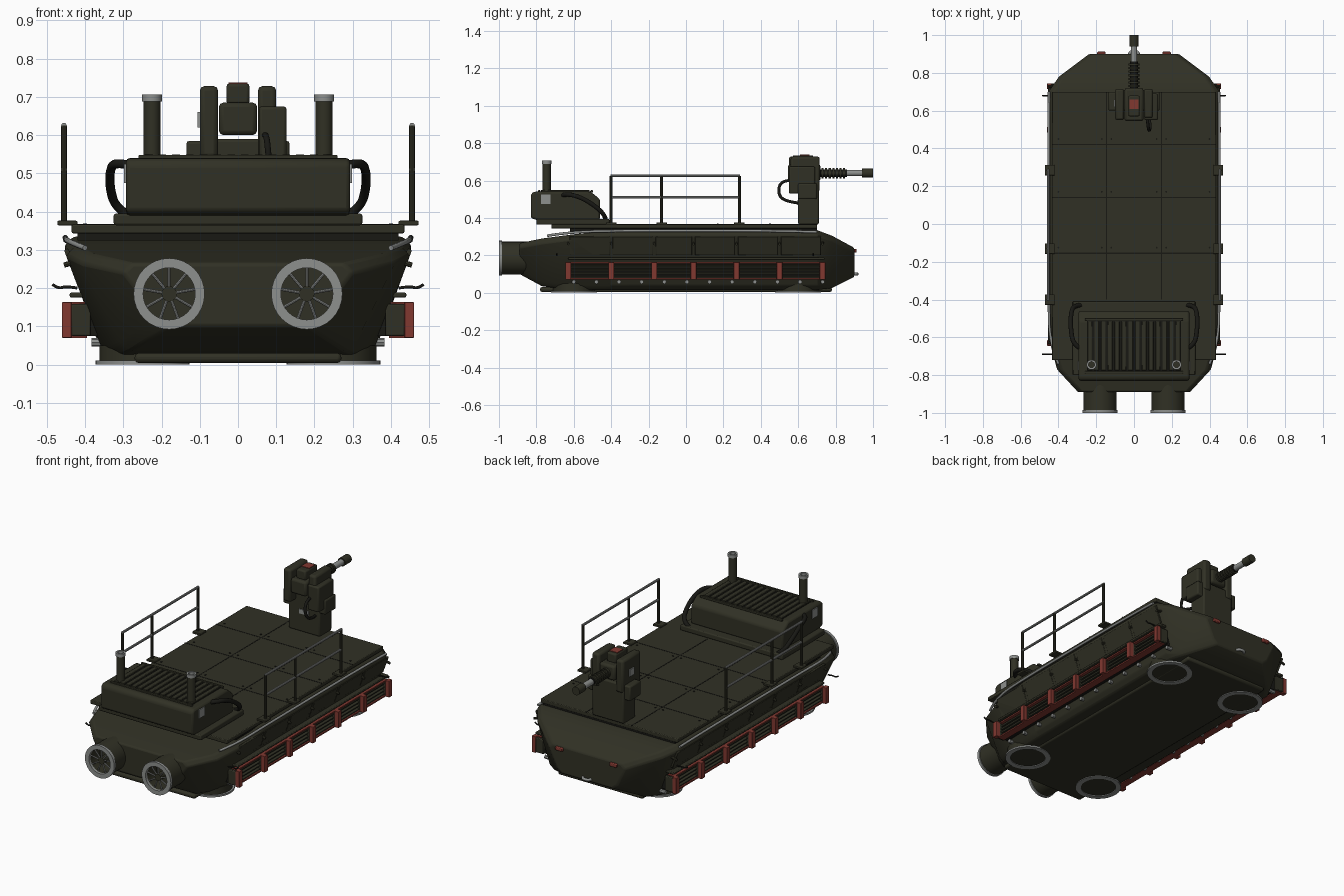
import bpy, bmesh, math
from mathutils import Vector, Matrix

if "Cube" in bpy.data.objects:
    bpy.data.objects.remove(bpy.data.objects["Cube"], do_unlink=True)


def material(name, rgb):
    m = bpy.data.materials.new(name)
    m.use_nodes = True
    m.diffuse_color = (*rgb, 1)
    b = m.node_tree.nodes["Principled BSDF"]
    b.inputs["Base Color"].default_value = (*rgb, 1)
    b.inputs["Roughness"].default_value = 0.8
    return m


OLIVE = material("dark olive paint", (0.03, 0.03, 0.018))
BLACK = material("black rubber", (0.009, 0.009, 0.007))
GREY = material("bare metal grey", (0.27, 0.28, 0.27))
RED = material("dull red", (0.22, 0.04, 0.03))


def finish(name, bm, mat, bevel=0.0):
    bmesh.ops.recalc_face_normals(bm, faces=bm.faces)
    me = bpy.data.meshes.new(name)
    bm.to_mesh(me)
    bm.free()
    me.materials.append(mat)
    ob = bpy.data.objects.new(name, me)
    bpy.context.collection.objects.link(ob)
    if bevel:
        mod = ob.modifiers.new("Bevel", "BEVEL")
        mod.width, mod.segments = bevel, 2
    bpy.ops.object.select_all(action="DESELECT")
    ob.select_set(True)
    bpy.context.view_layer.objects.active = ob
    bpy.ops.object.shade_smooth_by_angle(angle=math.radians(35))
    return ob


def box(name, x, y, z, mat=OLIVE, bevel=0.0, tilt=0.0):
    """Box from (min, max) ranges, optionally tilted about y."""
    c = Vector((sum(x) / 2, sum(y) / 2, sum(z) / 2))
    bm = bmesh.new()
    size = Matrix.Diagonal((x[1] - x[0], y[1] - y[0], z[1] - z[0], 1))
    bmesh.ops.create_cube(bm, size=1, matrix=Matrix.Translation(c) @ Matrix.Rotation(tilt, 4, "Y") @ size)
    return finish(name, bm, mat, bevel)


def side_box(name, s, x, *args, tilt=0.0, **kw):
    """Box on the side s, with x given for the left side."""
    return box(name, sorted((s * x[0], s * x[1])), *args, tilt=s * tilt, **kw)


def rod(name, a, b, r, mat=OLIVE, n=16):
    a, b = Vector(a), Vector(b)
    d = b - a
    bm = bmesh.new()
    rot = d.to_track_quat("Z", "Y").to_matrix().to_4x4()
    bmesh.ops.create_cone(bm, cap_ends=True, segments=n, radius1=r, radius2=r, depth=d.length,
                          matrix=Matrix.Translation((a + b) / 2) @ rot)
    return finish(name, bm, mat)


def lathe(name, base, axis, profile, mat=OLIVE, n=32):
    """Closed (radius, along) profile turned about an axis."""
    rot = Vector(axis).to_track_quat("Z", "Y")
    bm = bmesh.new()
    rings = [[bm.verts.new(Vector(base) + rot @ Vector((r * math.cos(t), r * math.sin(t), h)))
              for r, h in profile] for t in (2 * math.pi * i / n for i in range(n))]
    k = len(profile)
    for i in range(n):
        p, q = rings[i], rings[(i + 1) % n]
        for j in range(k):
            bm.faces.new((p[j], q[j], q[(j + 1) % k], p[(j + 1) % k]))
    return finish(name, bm, mat)


def tube(name, pts, r, mat=BLACK):
    cu = bpy.data.curves.new(name, "CURVE")
    cu.dimensions, cu.bevel_depth, cu.bevel_resolution, cu.use_fill_caps = "3D", r, 3, True
    sp = cu.splines.new("NURBS")
    sp.points.add(len(pts) - 1)
    for p, co in zip(sp.points, pts):
        p.co = (*co, 1)
    sp.use_endpoint_u, sp.order_u = True, 3
    cu.materials.append(mat)
    ob = bpy.data.objects.new(name, cu)
    bpy.context.collection.objects.link(ob)
    bpy.ops.object.select_all(action="DESELECT")
    ob.select_set(True)
    bpy.context.view_layer.objects.active = ob
    bpy.ops.object.convert(target="MESH")


# Hull lofted through stations: y, top half width, bottom half width, top z, bottom z
stations = [(-0.89, 0.30, 0.21, 0.265, 0.10), (-0.77, 0.41, 0.31, 0.29, 0.035),
            (-0.62, 0.45, 0.355, 0.31, 0.015), (-0.40, 0.455, 0.36, 0.335, 0.015),
            (0.70, 0.455, 0.36, 0.335, 0.015), (0.78, 0.40, 0.32, 0.305, 0.025),
            (0.90, 0.24, 0.19, 0.24, 0.085)]
bm = bmesh.new()
loops = []
for y, t, b, zt, zb in stations:
    half = [(b - 0.03, zb), (b, zb + 0.025), (t, zt - 0.025), (t - 0.025, zt)]
    ring = half + [(-x, z) for x, z in reversed(half)]
    loops.append([bm.verts.new((x, y, z)) for x, z in ring])
for p, q in zip(loops, loops[1:]):
    for j in range(8):
        bm.faces.new((p[j], p[(j + 1) % 8], q[(j + 1) % 8], q[j]))
bm.faces.new(loops[0])
bm.faces.new(loops[-1])
finish("hull", bm, OLIVE, 0.008)
box("keel_plate", (-0.27, 0.27), (-0.78, 0.78), (0.004, 0.03), bevel=0.01)

# Deck with dark panel seams and bolts
box("deck", (-0.435, 0.435), (-0.72, 0.70), (0.343, 0.366), bevel=0.004)
box("deck_packing", (-0.42, 0.42), (-0.62, 0.70), (0.325, 0.345), BLACK)
for y in (-0.155, 0.14, 0.42):
    box("deck_cross_seam", (-0.435, 0.435), (y - 0.003, y + 0.003), (0.36, 0.367), BLACK)
    for x in (-0.4, -0.17, -0.12, 0.12, 0.17, 0.4):
        rod("deck_bolt", (x, y + 0.03, 0.36), (x, y + 0.03, 0.369), 0.005, BLACK, 8)
for x in (-0.145, 0.145):
    box("deck_long_seam", (x - 0.003, x + 0.003), (-0.40, 0.70), (0.36, 0.367), BLACK)

# Side fittings
posts = (-0.63, -0.40, -0.17, 0.04, 0.27, 0.50, 0.73)
for s in (1, -1):
    for a, b in zip(posts, posts[1:]):
        side_box("side_panel", s, (0.425, 0.437), (a + 0.008, b - 0.008), (0.20, 0.305), bevel=0.003, tilt=0.36)
        side_box("vent_backing", s, (0.36, 0.415), (a, b), (0.075, 0.16), BLACK)
        for k in range(4):
            z = 0.083 + k * 0.02
            side_box("vent_slat", s, (0.39, 0.43), (a, b), (z, z + 0.008), tilt=0.3)
        for z in (0.07, 0.155):
            side_box("vent_frame_rail", s, (0.395, 0.437), (a, b), (z, z + 0.008), RED)
    for y in posts:
        side_box("red_post", s, (0.435, 0.46), (y - 0.015, y + 0.015), (0.07, 0.163), RED, 0.002)
        side_box("post_mount", s, (0.385, 0.436), (y - 0.015, y + 0.015), (0.075, 0.158), bevel=0.004)
        rod("panel_latch", (s * 0.42, y, 0.27), (s * 0.455, y, 0.26), 0.007, OLIVE, 8)
    side_box("side_ledge", s, (0.39, 0.44), (-0.63, 0.74), (0.175, 0.188), bevel=0.004)
    tube("edge_pipe", [(s * 0.40, -0.74, 0.305), (s * 0.445, -0.64, 0.322), (s * 0.452, -0.4, 0.332),
                       (s * 0.452, 0.5, 0.332), (s * 0.45, 0.70, 0.325)], 0.007, GREY)
    for k in range(12):
        y = -0.6 + k * 0.121
        rod("side_bolt", (s * 0.35, y, 0.058), (s * 0.383, y, 0.058), 0.011, GREY, 8)
    for y in (-0.69, 0.68):
        tube("mooring_hook", [(s * 0.42, y, 0.20), (s * 0.45, y, 0.205), (s * 0.47, y, 0.198),
                              (s * 0.485, y, 0.21)], 0.004)
    # Underside rings
    for y in (-0.6, 0.6):
        rod("underside_pod", (s * 0.25, y, 0.005), (s * 0.25, y, 0.05), 0.112, OLIVE, 32)
        lathe("underside_ring", (s * 0.25, y, 0), (0, 0, 1),
              [(0.123, 0), (0.123, 0.01), (0.095, 0.01), (0.095, 0)], GREY)

# Thrusters with spoked guards
for s in (1, -1):
    c = Vector((s * 0.18, 0, 0.185))
    lathe("thruster_duct", c + Vector((0, -0.985, 0)), (0, 1, 0),
          [(0.088, 0), (0.088, 0.18), (0.068, 0.18), (0.068, 0)])
    lathe("thruster_ring", c + Vector((0, -1, 0)), (0, 1, 0),
          [(0.093, 0), (0.093, 0.016), (0.068, 0.016), (0.068, 0)], GREY)
    rod("thruster_back", c + Vector((0, -0.90, 0)), c + Vector((0, -0.85, 0)), 0.07, OLIVE, 32)
    rod("thruster_hub", c + Vector((0, -0.985, 0)), c + Vector((0, -0.90, 0)), 0.02)
    for k in range(9):
        t = 2 * math.pi * k / 9 + math.pi / 2
        d = Vector((math.cos(t), 0, math.sin(t)))
        o = c + Vector((0, -0.98, 0))
        rod("thruster_spoke", o + d * 0.018, o + d * 0.072, 0.004, GREY, 8)

# Engine housing
box("engine_base", (-0.325, 0.325), (-0.80, -0.41), (0.364, 0.395), bevel=0.006)
bm = bmesh.new()
side = [(-0.83, 0.40), (-0.83, 0.525), (-0.815, 0.54), (-0.51, 0.54), (-0.46, 0.50), (-0.46, 0.39), (-0.80, 0.39)]
face = bm.faces.new([bm.verts.new((-0.293, y, z)) for y, z in side])
ext = bmesh.ops.extrude_face_region(bm, geom=[face])["geom"]
bmesh.ops.translate(bm, vec=(0.586, 0, 0), verts=[v for v in ext if isinstance(v, bmesh.types.BMVert)])
finish("engine_housing", bm, OLIVE, 0.014)
box("grille_bed", (-0.25, 0.25), (-0.78, -0.51), (0.535, 0.542), BLACK)
for k in range(14):
    x = -0.234 + k * 0.036
    box("grille_slat", (x - 0.012, x + 0.012), (-0.775, -0.515), (0.535, 0.549), bevel=0.003)
for y in (-0.785, -0.505):
    box("grille_frame", (-0.26, 0.26), (y - 0.007, y + 0.007), (0.535, 0.548), bevel=0.003)
for s in (1, -1):
    x = s * 0.225
    rod("exhaust_stack", (x, -0.745, 0.53), (x, -0.745, 0.69), 0.022, OLIVE, 24)
    lathe("exhaust_cap", (x, -0.745, 0.688), (0, 0, 1),
          [(0.026, 0), (0.026, 0.018), (0.016, 0.018), (0.016, 0)], GREY, 24)
    side_box("service_plate", s, (0.292, 0.298), (-0.775, -0.725), (0.475, 0.525), GREY)
    tube("engine_hose", [(s * 0.28, -0.66, 0.52), (s * 0.32, -0.64, 0.53), (s * 0.335, -0.56, 0.51),
                         (s * 0.335, -0.48, 0.46), (s * 0.32, -0.43, 0.41), (s * 0.28, -0.43, 0.385)], 0.012)

# Handrails
for s in (1, -1):
    x = s * 0.455
    for y in (-0.40, -0.13, 0.285):
        rod("rail_post", (x, y, 0.37), (x, y, 0.625), 0.008, OLIVE, 10)
        side_box("rail_foot", s, (0.42, 0.472), (y - 0.028, y + 0.028), (0.364, 0.376), bevel=0.003)
    for z in (0.51, 0.625):
        rod("rail_bar", (x, -0.405, z), (x, 0.29, z), 0.007, GREY, 10)

# Gun mount
box("gun_pedestal", (-0.10, 0.10), (0.60, 0.71), (0.365, 0.59), bevel=0.008)
box("mount_table", (-0.135, 0.135), (0.60, 0.70), (0.50, 0.585), bevel=0.008)
box("mount_right_cheek", (-0.10, -0.052), (0.55, 0.715), (0.54, 0.728), bevel=0.012)
box("mount_left_cheek", (0.052, 0.10), (0.56, 0.715), (0.54, 0.728), bevel=0.012)
box("ammunition_box", (0.055, 0.127), (0.55, 0.69), (0.53, 0.675), bevel=0.008)
box("gun_receiver", (-0.05, 0.05), (0.545, 0.72), (0.60, 0.685), bevel=0.012)
box("sight_block", (-0.03, 0.03), (0.57, 0.68), (0.68, 0.735), bevel=0.008)
box("sight_lens", (-0.025, 0.025), (0.61, 0.66), (0.73, 0.738), RED)
box("mount_plate", (-0.106, -0.098), (0.62, 0.66), (0.62, 0.66), GREY)
box("pedestal_plate", (-0.03, 0.03), (0.595, 0.602), (0.47, 0.495), GREY)
tube("gun_cable", [(0.07, 0.56, 0.60), (0.075, 0.51, 0.60), (0.08, 0.49, 0.54), (0.09, 0.52, 0.49),
                   (0.07, 0.60, 0.48)], 0.008)
rod("barrel_sleeve", (0, 0.70, 0.64), (0, 0.86, 0.64), 0.02, BLACK)
for k in range(7):
    y = 0.725 + k * 0.019
    rod("sleeve_rib", (0, y, 0.64), (0, y + 0.011, 0.64), 0.028, OLIVE)
rod("barrel", (0, 0.85, 0.64), (0, 0.95, 0.64), 0.017, GREY)
rod("muzzle", (0, 0.94, 0.64), (0, 1.0, 0.64), 0.024, OLIVE)

# Lamps and towing eye at the far end
for s in (1, -1):
    side_box("marker_lamp", s, (0.15, 0.195), (0.88, 0.912), (0.215, 0.235), RED, 0.004)
tube("towing_eye", [(-0.025, 0.89, 0.10), (-0.025, 0.915, 0.10), (0.025, 0.915, 0.10), (0.025, 0.89, 0.10)], 0.008, GREY)
